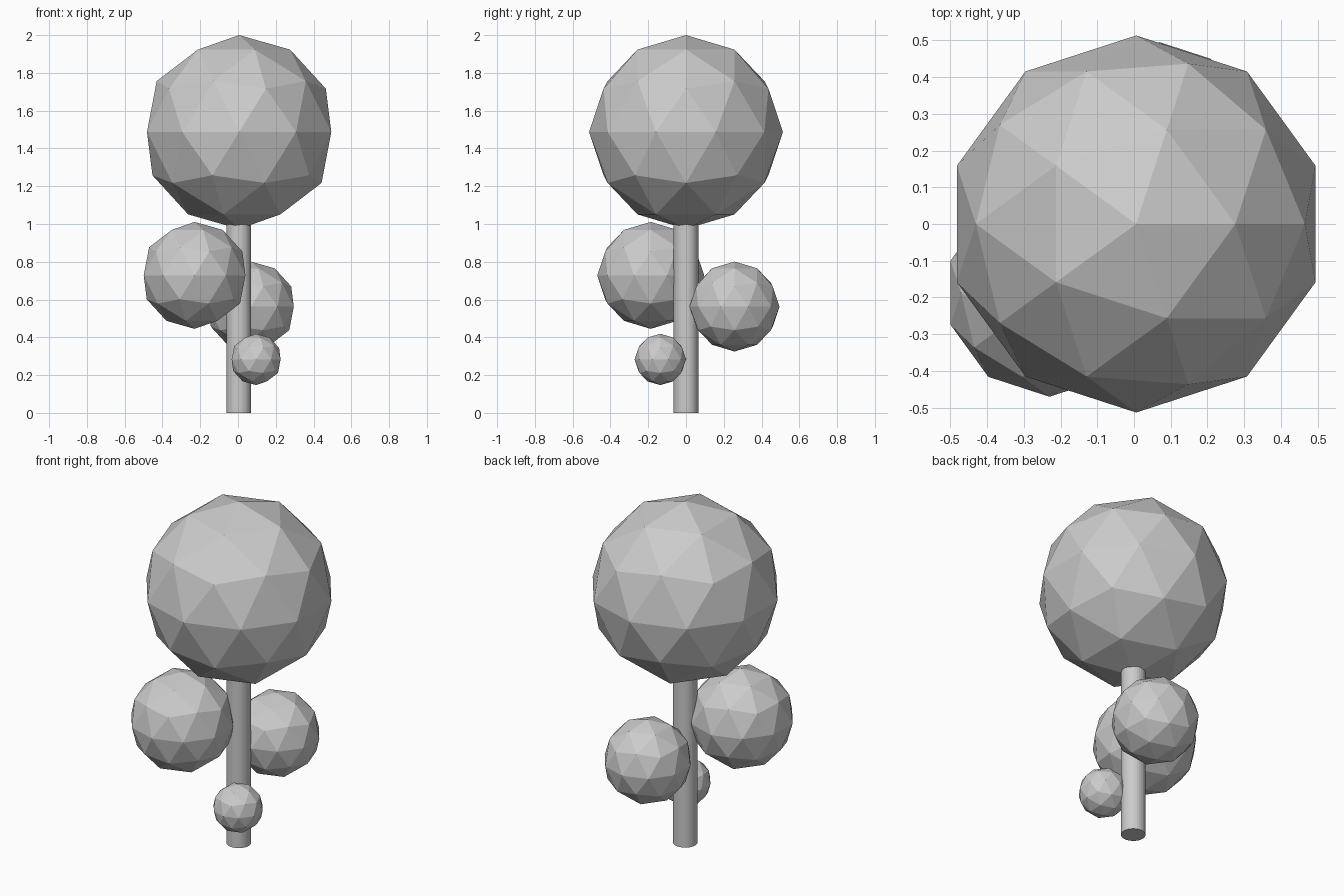
import bpy

if "Cube" in bpy.data.objects:
    bpy.data.objects.remove(bpy.data.objects["Cube"])


def foliage(name, location, radius):
    """Low-poly ball of leaves, flat shaded."""
    bpy.ops.mesh.primitive_ico_sphere_add(subdivisions=2, radius=radius, location=location)
    bpy.context.object.name = name


# Trunk, ending just inside the crown
TRUNK_HEIGHT = 1.02
bpy.ops.mesh.primitive_cylinder_add(vertices=32, radius=0.065, depth=TRUNK_HEIGHT,
                                    location=(0.005, 0, TRUNK_HEIGHT / 2))
bpy.context.object.name = "trunk"

# Crown and the smaller clumps around the trunk
foliage("crown", (0.006, 0, 1.487), 0.513)
foliage("upper_clump", (-0.23, -0.187, 0.728), 0.283)
foliage("back_clump", (0.069, 0.257, 0.563), 0.238)
foliage("lower_clump", (0.096, -0.136, 0.283), 0.136)
